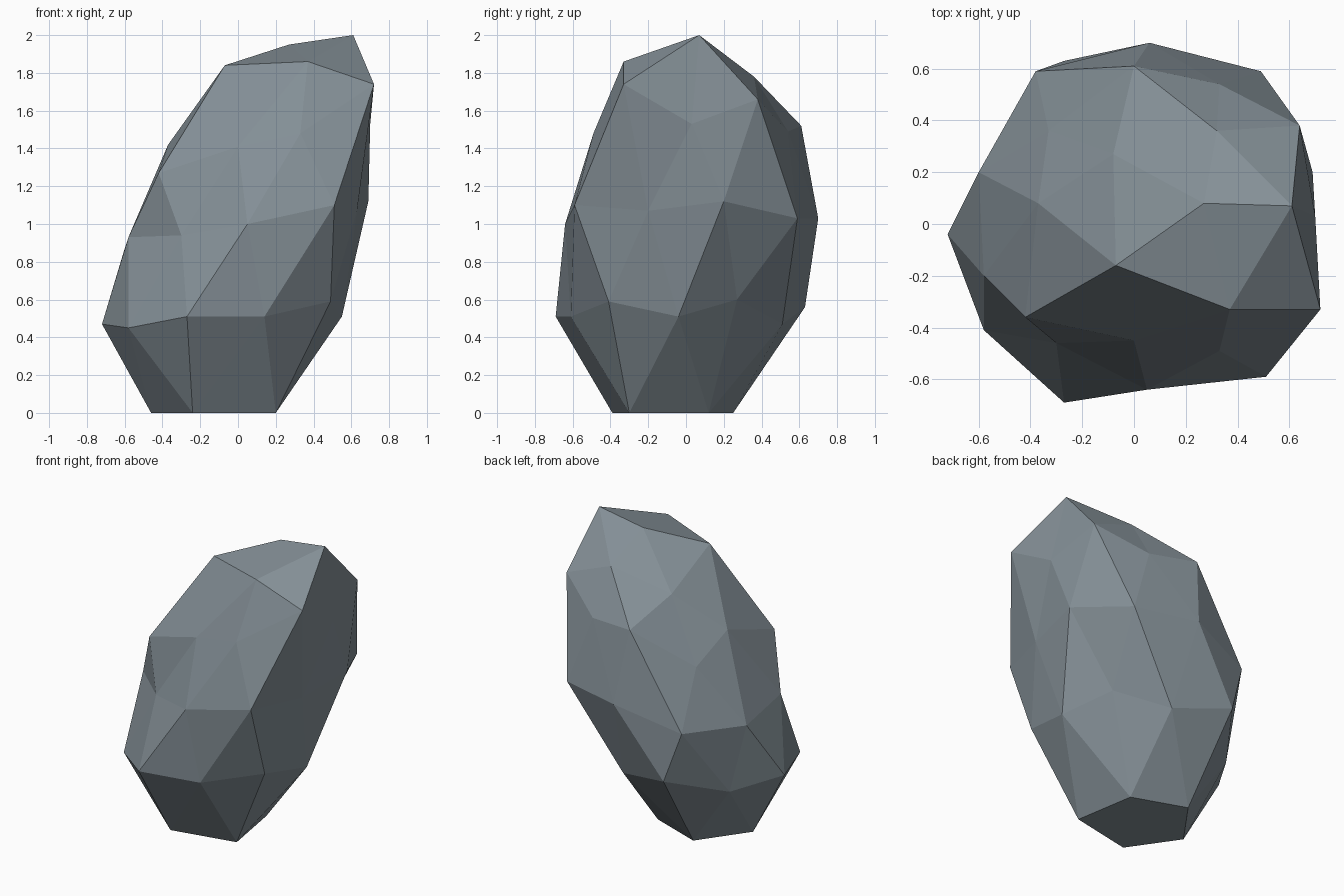
import bpy
import bmesh

cube = bpy.data.objects.get("Cube")
if cube:
    bpy.data.objects.remove(cube, do_unlink=True)

# Stone colour
slate = bpy.data.materials.new("slate_grey")
slate.use_nodes = True
slate_colour = (0.23, 0.275, 0.305, 1)
slate.diffuse_color = slate_colour
slate.node_tree.nodes["Principled BSDF"].inputs["Base Color"].default_value = slate_colour

# Weathered rings of the boulder, each counter-clockwise from the +x side
crown = [(.61, .07, 2), (.32, .36, 1.78), (-.08, .27, 1.66), (-.07, -.16, 1.84), (.37, -.33, 1.86)]
shoulder = [(.7, .03, 1.53), (.64, .38, 1.66), (.33, .54, 1.49), (0, .61, 1.52), (-.33, .36, 1.26),
            (-.37, .08, 1.42), (-.42, -.36, 1.27), (0, -.45, 1.41), (.33, -.49, 1.48), (.72, -.33, 1.74)]
waist = [(.69, .2, 1.12), (.49, .59, 1.03), (.06, .7, 1.03), (-.38, .59, .9), (-.6, .2, .87),
         (-.58, -.2, .93), (-.3, -.46, .94), (.05, -.64, 1), (.51, -.59, 1.1), (.63, -.2, 1.07)]
skirt = [(.55, -.04, .51), (.4, .27, .6), (.12, .51, .47), (-.27, .63, .56), (-.52, .27, .42),
         (-.72, -.04, .47), (-.58, -.41, .45), (-.27, -.69, .51), (.14, -.61, .51), (.49, -.41, .59)]
foot = [(.13, .12, 0), (-.23, .25, 0), (-.46, -.07, 0), (-.24, -.39, 0), (.2, -.3, 0)]

bm = bmesh.new()


def add_ring(points):
    return [bm.verts.new(point) for point in points]


def pick(ring, index):
    return ring[index % len(ring)]


def triangle_band(upper, lower, lower_shift):
    """Join two equal rings with a zigzag of triangles."""
    for j in range(len(upper)):
        a, b = pick(upper, j), pick(upper, j + 1)
        c, d = pick(lower, j + lower_shift), pick(lower, j + lower_shift + 1)
        bm.faces.new((a, c, b))
        bm.faces.new((b, c, d))


def cap_band(inner, outer, start):
    """Join a small ring to one with twice as many corners."""
    for i in range(len(inner)):
        a, b = pick(inner, i), pick(inner, i + 1)
        corner, middle, following = (pick(outer, start + i * 2 + k) for k in range(3))
        bm.faces.new((a, corner, middle))
        bm.faces.new((a, middle, b))
        bm.faces.new((b, middle, following))


def close_cap(ring, centre):
    tip = bm.verts.new(centre)
    for i in range(len(ring)):
        bm.faces.new((tip, pick(ring, i), pick(ring, i + 1)))


crown, shoulder, waist, skirt, foot = map(add_ring, (crown, shoulder, waist, skirt, foot))

# Leaning top, faceted sides and flat underside
close_cap(crown, (.27, .08, 1.95))
cap_band(crown, shoulder, 0)
triangle_band(shoulder, waist, 0)
triangle_band(waist, skirt, 1)
cap_band(foot, skirt, 1)
bm.faces.new(foot)

bmesh.ops.recalc_face_normals(bm, faces=bm.faces[:])
mesh = bpy.data.meshes.new("boulder")
bm.to_mesh(mesh)
bm.free()
mesh.materials.append(slate)
boulder = bpy.data.objects.new("boulder", mesh)
bpy.context.collection.objects.link(boulder)
